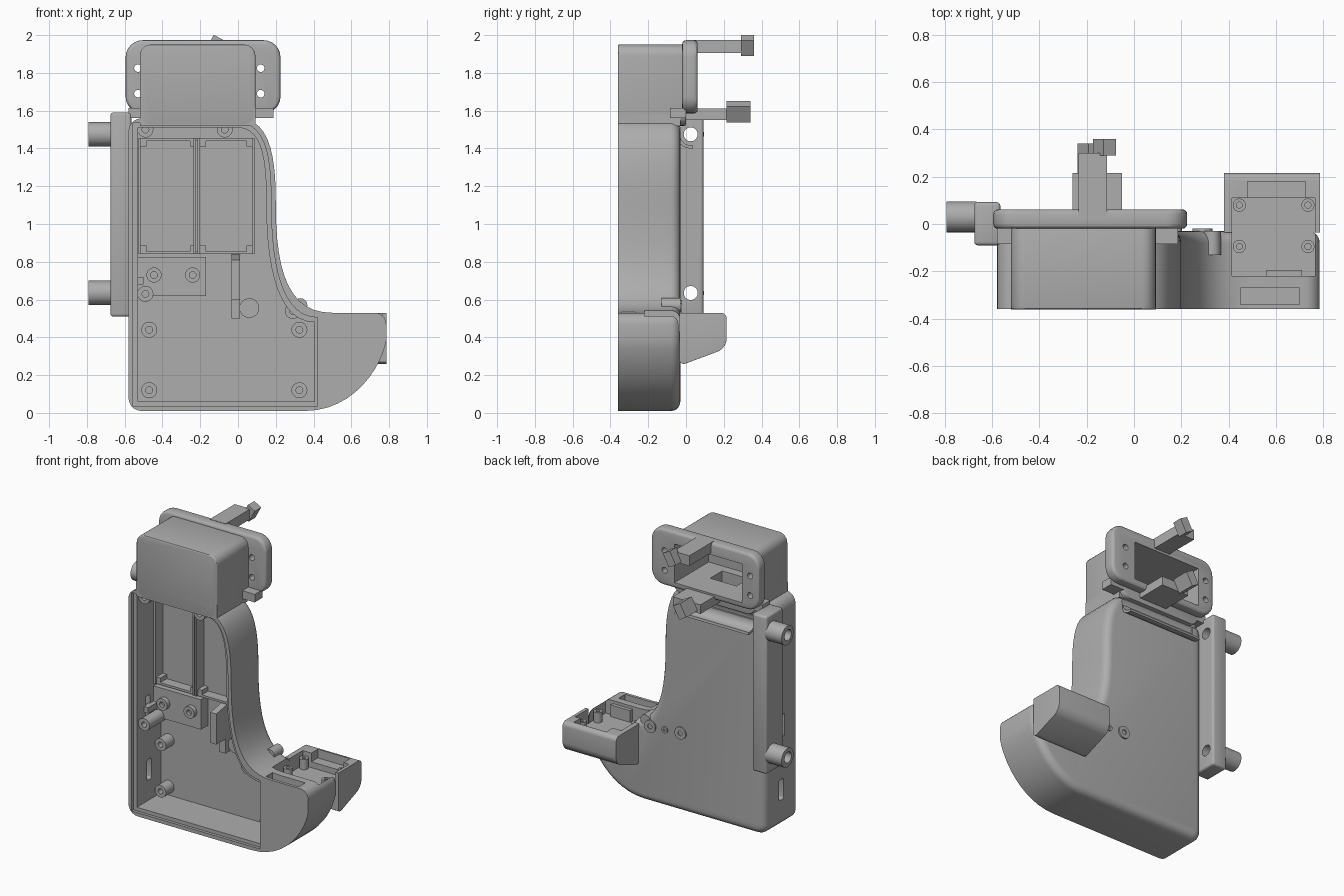
import bpy, bmesh, math
from mathutils import Vector, Matrix

cube = bpy.data.objects.get("Cube")
if cube:
    bpy.data.objects.remove(cube, do_unlink=True)

grey = bpy.data.materials.new("plain grey")
grey.use_nodes = True
tone = (0.42, 0.42, 0.42, 1)
grey.diffuse_color = tone
grey.node_tree.nodes["Principled BSDF"].inputs["Base Color"].default_value = tone


def finish(name, bm):
    bmesh.ops.recalc_face_normals(bm, faces=bm.faces)
    mesh = bpy.data.meshes.new(name)
    bm.to_mesh(mesh)
    bm.free()
    mesh.materials.append(grey)
    obj = bpy.data.objects.new(name, mesh)
    bpy.context.collection.objects.link(obj)
    return obj


def bevel(bm, edges, size, segments=4):
    bmesh.ops.bevel(bm, geom=edges, offset=size, segments=segments,
                    profile=0.5, affect='EDGES', clamp_overlap=True)


def box(name, lo, hi, soft=0, corner=0):
    """Box; corner rounds the edges along y, soft rounds the rest."""
    bm = bmesh.new()
    bmesh.ops.create_cube(bm, size=1)
    for v in bm.verts:
        v.co = [(a + b) / 2 + c * (b - a) for a, b, c in zip(lo, hi, v.co)]
    if corner:
        along = [e for e in bm.edges
                 if abs(e.verts[0].co.y - e.verts[1].co.y) > 0.01]
        bevel(bm, along, corner, 6)
        if soft:
            bm.normal_update()
            caps = {e for f in bm.faces if abs(f.normal.y) > 0.9 for e in f.edges}
            bevel(bm, list(caps), soft, 3)
    elif soft:
        bevel(bm, bm.edges[:], soft, 3)
    return finish(name, bm)


def prism(name, pts, axis, a, b, soft=0):
    """Extrude an outline along x (points are y, z) or along y (points are x, z)."""
    bm = bmesh.new()
    place = (lambda p: (a, *p)) if axis == 'X' else (lambda p: (p[0], a, p[1]))
    face = bm.faces.new([bm.verts.new(place(p)) for p in pts])
    out = bmesh.ops.extrude_face_region(bm, geom=[face])["geom"]
    shift = (b - a, 0, 0) if axis == 'X' else (0, b - a, 0)
    bmesh.ops.translate(bm, vec=shift,
                        verts=[g for g in out if isinstance(g, bmesh.types.BMVert)])
    if soft:
        cap = next(g for g in out if isinstance(g, bmesh.types.BMFace))
        bevel(bm, list(cap.edges), soft, 5)
    return finish(name, bm)


def rod(name, axis, start, end, radius, sides=28):
    """Cylinder along one axis from a start point to an end coordinate."""
    i = 'XYZ'.index(axis)
    mid = Vector(start)
    mid[i] = (start[i] + end) / 2
    turn = {'X': Matrix.Rotation(math.pi / 2, 4, 'Y'),
            'Y': Matrix.Rotation(math.pi / 2, 4, 'X'), 'Z': Matrix()}[axis]
    bm = bmesh.new()
    bmesh.ops.create_cone(bm, cap_ends=True, segments=sides, radius1=radius,
                          radius2=radius, depth=abs(end - start[i]),
                          matrix=Matrix.Translation(mid) @ turn)
    return finish(name, bm)


def cut(target, *cutters):
    for c in cutters:
        m = target.modifiers.new("cut", 'BOOLEAN')
        m.operation, m.solver, m.object = 'DIFFERENCE', 'EXACT', c
    bpy.context.view_layer.update()
    done = target.evaluated_get(bpy.context.evaluated_depsgraph_get())
    mesh = bpy.data.meshes.new_from_object(done)
    target.modifiers.clear()
    target.data = mesh
    for c in cutters:
        bpy.data.objects.remove(c, do_unlink=True)


def curve(p, q, r, s, n=12):
    p, q, r, s = map(Vector, (p, q, r, s))
    return [tuple(p * (1 - t) ** 3 + q * 3 * t * (1 - t) ** 2
                  + r * 3 * t * t * (1 - t) + s * t ** 3)
            for t in (i / n for i in range(n + 1))]


def rounded(a, c, b):
    a, c, b = map(Vector, (a, c, b))
    return curve(a, a.lerp(c, 0.55), b.lerp(c, 0.55), b, 5)


def neck(d, end):
    """Swept right edge of the body, set in by d."""
    x, top, low = 0.2 - d, 1.56 - d, 0.53 - d
    return (curve((0, top), (0.19 - d, top), (x, 1.3), (x, 1.1))
            + curve((x, 1.1), (x, 0.72), (0.28 - d, low), (end, low))[1:])


# Main housing with an open front
outline = (neck(0, 0.5)
           + rounded((0.725, 0.53), (0.785, 0.53), (0.785, 0.47))
           + curve((0.785, 0.38), (0.76, 0.25), (0.62, 0.01), (0.35, 0.01))
           + rounded((-0.51, 0.01), (-0.58, 0.01), (-0.58, 0.08))
           + rounded((-0.58, 1.49), (-0.58, 1.56), (-0.51, 1.56)))
housing = prism("housing", outline, 'Y', -0.36, -0.03, 0.05)


def cavity(d, end, depth):
    pts = neck(d, end) + [(end, 0.01 + d), (d - 0.58, 0.01 + d), (d - 0.58, 1.56 - d)]
    return prism("cavity", pts, 'Y', -0.4, depth)


tray_cuts = lambda: [box("tray", (0.415, -0.22, 0.43), (0.765, 0.11, 0.6)),
                     box("rear_slot", (0.48, 0.1, 0.47), (0.725, 0.18, 0.6)),
                     box("front_slot", (0.45, -0.34, 0.48), (0.7, -0.27, 0.6))]
cut(housing, cavity(0.025, 0.42, -0.34), cavity(0.05, 0.405, -0.08),
    rod("groove", 'X', (-0.5, 0.025, 1.475), 0.07, 0.07),
    box("vent", (-0.7, -0.24, 0.63), (-0.5, -0.2, 0.78)),
    box("port", (-0.7, -0.23, 0.2), (-0.5, -0.18, 0.34), 0.012),
    box("cable_slot", (-0.3, -0.25, 1.4), (-0.1, -0.12, 1.7)), *tray_cuts())

# Lip below the rear groove
arc = [math.radians(180 + 10 * i) for i in range(11)]
ring = [(0.025 + r * math.cos(t), 1.475 + r * math.sin(t))
        for r, ts in ((0.075, arc), (0.058, arc[::-1])) for t in ts]
prism("groove_lip", ring, 'X', -0.5, 0.06)

# Rear pod and its tray
pod_profile = ([(-0.035, 0.53), (-0.035, 0.27)]
               + rounded((-0.035, 0.28), (-0.035, 0.25), (0.0, 0.262))[1:]
               + rounded((0.17, 0.325), (0.215, 0.345), (0.215, 0.39))
               + rounded((0.215, 0.5), (0.215, 0.53), (0.185, 0.53)))
pod = prism("rear_pod", pod_profile, 'X', 0.38, 0.787, 0.025)
cut(pod, *tray_cuts())
for x, y in ((0.445, 0.08), (0.735, 0.08), (0.445, -0.095), (0.735, -0.095)):
    post = rod("tray_post", 'Z', (x, y, 0.42), 0.5, 0.028, 18)
    cut(post, rod("bore", 'Z', (x, y, 0.45), 0.6, 0.013, 14))
box("tray_bar", (0.56, -0.22, 0.42), (0.71, -0.195, 0.51))

# Screw bosses inside the housing
for x, z, front in ((-0.49, 1.5, -0.32), (-0.07, 1.5, -0.32), (-0.49, 0.63, -0.32),
                    (0.29, 0.54, -0.32), (-0.47, 0.44, -0.17), (0.325, 0.44, -0.17),
                    (-0.47, 0.12, -0.17), (0.325, 0.12, -0.17)):
    boss = rod("screw_boss", 'Y', (x, front, z), -0.06, 0.042)
    cut(boss, rod("bore", 'Y', (x, front - 0.1, z), front + 0.08, 0.018, 16))
rod("wire_boss", 'Y', (0.06, -0.12, 0.555), -0.05, 0.052)
rod("outer_boss", 'Y', (0.33, -0.13, 0.57), -0.03, 0.037)
for x, z, r in ((0.29, 0.54, 0.042), (0.06, 0.555, 0.042), (0.18, 0.545, 0.022)):
    disc = rod("rear_disc", 'Y', (x, -0.04, z), -0.02, r)
    cut(disc, rod("bore", 'Y', (x, -0.028, z), 0, r * 0.4, 16))

# Twin compartment frames
for x in (-0.528, -0.235, -0.215, 0.075):
    box("frame_upright", (x, -0.16, 0.84), (x + 0.013, -0.07, 1.455))
for z in (0.84, 1.44):
    box("frame_rail", (-0.528, -0.15, z), (0.088, -0.07, z + 0.015))
for x in (-0.515, -0.255, -0.2, 0.045):
    for z in (0.855, 1.41):
        box("frame_tab", (x, -0.15, z), (x + 0.03, -0.07, z + 0.03))

# Bracket plate, fin and side clip
box("bracket_plate", (-0.53, -0.16, 0.62), (-0.17, -0.07, 0.825))
for x in (-0.445, -0.24):
    collar = rod("bracket_collar", 'Y', (x, -0.19, 0.73), -0.15, 0.04)
    cut(collar, rod("bore", 'Y', (x, -0.25, 0.73), -0.165, 0.018, 16))
prism("fin", [(-0.07, 0.5), (-0.15, 0.5), (-0.15, 0.6), (-0.25, 0.6),
              (-0.25, 0.81), (-0.07, 0.84)], 'X', -0.035, 0.01)
box("side_clip", (-0.54, -0.26, 0.68), (-0.5, -0.16, 0.72))

# Head box, open at the back, with its flange
head = box("head", (-0.52, -0.361, 1.52), (0.092, 0.0, 1.95), 0.008, 0.06)
base = box("head_base", (-0.52, -0.361, 1.52), (0.092, -0.03, 1.62))
flange = box("flange", (-0.595, -0.02, 1.585), (0.225, 0.062, 1.973), 0.02, 0.09)
opening = lambda: box("opening", (-0.47, -0.31, 1.625), (0.045, 0.2, 1.89))
slot = lambda: box("slot", (-0.3, -0.25, 1.4), (-0.1, -0.12, 1.7))
cut(head, opening(), slot())
cut(base, opening(), slot())
cut(flange, opening(), *[rod("hole", 'Y', (x, -0.1, z), 0.2, 0.02, 18)
                         for x in (-0.53, 0.12) for z in (1.69, 1.825)])
for lo, hi in ((-0.58, -0.5), (0.08, 0.187)):
    box("flange_ear", (lo, -0.085, 1.56), (hi, 0.0, 1.615))

# Latch arms
box("upper_arm", (-0.235, 0.03, 1.905), (-0.115, 0.3, 1.975))
box("lower_arm", (-0.26, -0.06, 1.55), (-0.05, 0.215, 1.612))
for name, x, y, z, depth in (("upper_tip", -0.125, 0.325, 1.945, 0.07),
                             ("lower_tip", -0.19, 0.278, 1.595, 0.125)):
    tip = box(name, (-0.03, -depth / 2, -0.048), (0.03, depth / 2, 0.048))
    tip.data.transform(Matrix.Translation((x, y, z)) @ Matrix.Rotation(0.5, 4, 'Y'))

# Side rail with two bored spigots
rail = box("side_rail", (-0.675, -0.09, 0.51), (-0.565, 0.092, 1.59), 0.014)
bores = [(0.635, "lower_spigot"), (1.475, "upper_spigot")]
cut(rail, *[rod("bore", 'X', (-0.9, 0.025, z), -0.4, 0.037) for z, n in bores])
for z, name in bores:
    spigot = rod(name, 'X', (-0.792, 0.03, z), -0.665, 0.065, 36)
    cut(spigot, rod("bore", 'X', (-0.9, 0.025, z), -0.4, 0.037))

# Smooth shading with sharp edges kept
bpy.ops.object.select_all(action='DESELECT')
for obj in bpy.context.collection.objects:
    if obj.type == 'MESH' and obj.data.materials and obj.data.materials[0] == grey:
        obj.select_set(True)
        bpy.context.view_layer.objects.active = obj
bpy.ops.object.shade_smooth_by_angle(angle=math.radians(30))
